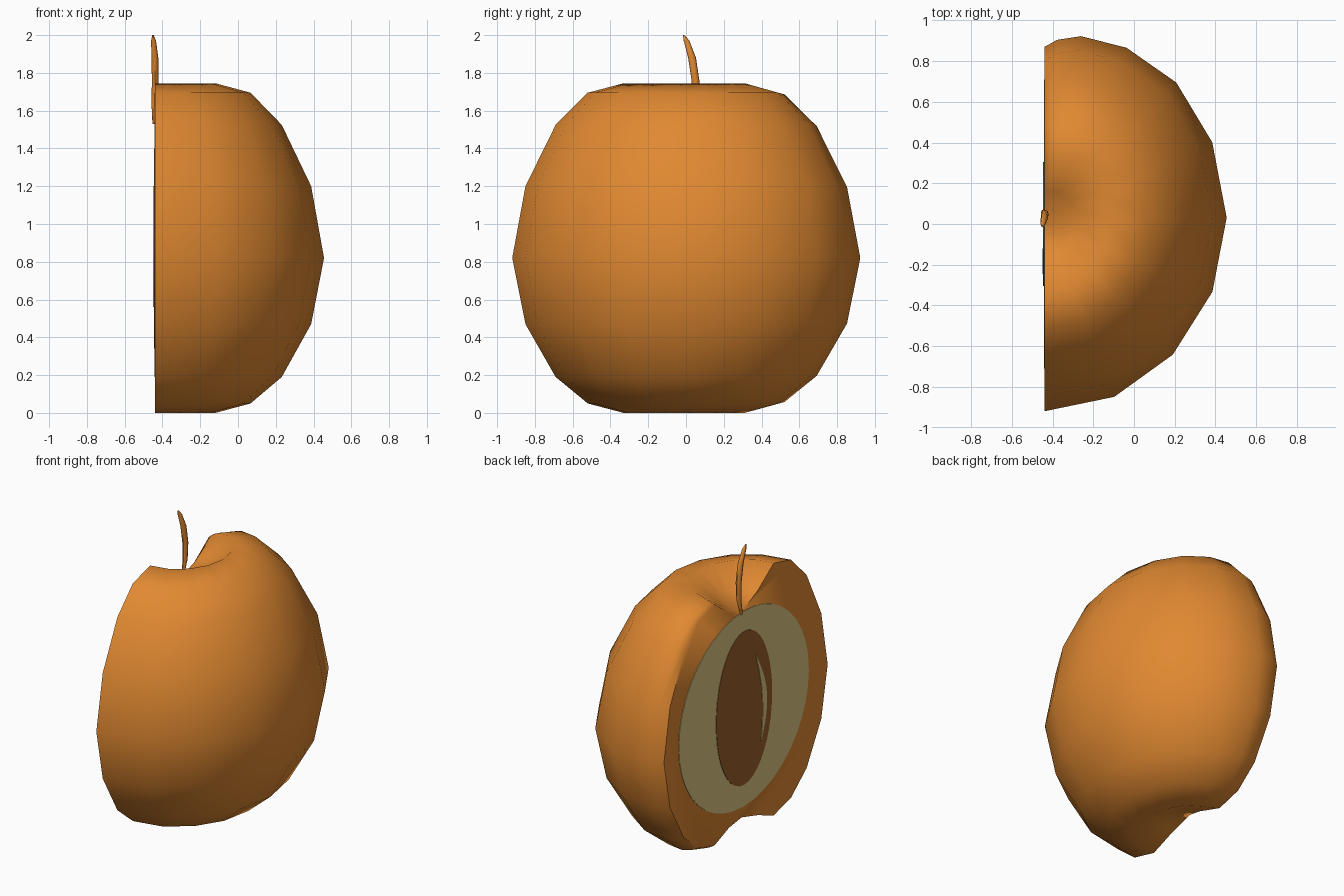
import bpy, bmesh, math

if "Cube" in bpy.data.objects:
    bpy.data.objects.remove(bpy.data.objects["Cube"])

CUT_X = -0.44   # plane of the cut, faces -x


def material(name, rgb):
    m = bpy.data.materials.new(name)
    m.diffuse_color = (*rgb, 1)
    m.use_nodes = True
    m.node_tree.nodes["Principled BSDF"].inputs["Base Color"].default_value = m.diffuse_color
    return m


orange = material("orange_skin", (0.75, 0.25, 0.031))
flesh_mat = material("pale_flesh", (0.745, 0.584, 0.235))
core_mat = material("brown_core", (0.332, 0.112, 0.024))


def finish(name, bm, mat, angle=None):
    bmesh.ops.recalc_face_normals(bm, faces=bm.faces)
    me = bpy.data.meshes.new(name)
    bm.to_mesh(me)
    bm.free()
    me.materials.append(mat)
    ob = bpy.data.objects.new(name, me)
    bpy.context.collection.objects.link(ob)
    if angle:
        for p in me.polygons:
            p.use_smooth = True
        me.set_sharp_from_angle(angle=math.radians(angle))
    return ob


# Fruit half: profile swept half a turn, closed by the flat cut face
profile = [(0.15, 0.07), (0.33, 0.0), (0.52, 0.05), (0.69, 0.19), (0.85, 0.47),
           (0.92, 0.82), (0.85, 1.20), (0.69, 1.525), (0.52, 1.695),
           (0.33, 1.745), (0.16, 1.625)]
# direction in degrees, radius, height squash
columns = [(-90, .92, 1), (-68, .916, 1), (-45.5, .9, 1), (-22, .89, 1),
           (2, .896, 1), (26, .917, 1), (47, .95, 1), (65, .955, 1),
           (79, .94, .99), (86, .907, .97), (90, .87, .95)]
bm = bmesh.new()
bottom = bm.verts.new((CUT_X, 0.02, 0.12))
top = bm.verts.new((CUT_X, 0.02, 1.54))
cols = []
for deg, rad, squash in columns:
    a, k = math.radians(deg), rad / 0.92
    cols.append([bm.verts.new((CUT_X + r * k * math.cos(a), r * k * math.sin(a),
                               0.82 + (z - 0.82) * squash)) for r, z in profile])
for c, d in zip(cols, cols[1:]):
    bm.faces.new((bottom, d[0], c[0]))
    bm.faces.new((top, c[-1], d[-1]))
    for i in range(len(profile) - 1):
        bm.faces.new((c[i], d[i], d[i + 1], c[i + 1]))
bm.faces.new([bottom] + cols[0] + [top] + cols[-1][::-1])
finish("fruit_half", bm, orange, 58)


# Thin plates on the cut face
def plate(name, outline, level, mat):
    bm = bmesh.new()
    outer = [bm.verts.new((CUT_X - 0.003 * level, y, z)) for y, z in outline]
    inner = [bm.verts.new((CUT_X, y, z)) for y, z in outline]
    n = len(outline)
    bm.faces.new(outer)
    bm.faces.new(inner[::-1])
    for i in range(n):
        j = (i + 1) % n
        bm.faces.new((outer[i], inner[i], inner[j], outer[j]))
    finish(name, bm, mat)


def oval(ry, rz, zc, n=40):
    return [(ry * math.cos(2 * math.pi * i / n), zc + rz * math.sin(2 * math.pi * i / n))
            for i in range(n)]


plate("flesh", oval(0.71, 0.675, 0.865), 1, flesh_mat)
plate("core", oval(0.305, 0.53, 0.87), 2, core_mat)

# Pale sliver inside the core
steps = [i / 10 for i in range(11)]


def arc(bulge):
    return [(-0.12 - 0.06 * t - bulge * math.sin(math.pi * t), 1.20 - 0.64 * t) for t in steps]


plate("core_sliver", arc(0.095) + arc(0.045)[-2:0:-1], 3, flesh_mat)

# Stem: bent tapering tube
path = [(-.445, .03, 1.53, .008), (-.443, .055, 1.64, .015), (-.438, .05, 1.76, .018),
        (-.44, .032, 1.88, .018), (-.447, .003, 1.97, .013), (-.45, -.012, 2.0, .004)]
bm = bmesh.new()
rings = [[bm.verts.new((x + r * math.cos(k * math.pi / 4), y + 1.15 * r * math.sin(k * math.pi / 4), z))
          for k in range(8)] for x, y, z, r in path]
for a, b in zip(rings, rings[1:]):
    for k in range(8):
        j = (k + 1) % 8
        bm.faces.new((a[k], a[j], b[j], b[k]))
bm.faces.new(rings[0][::-1])
bm.faces.new(rings[-1])
finish("stem", bm, orange, 50)
